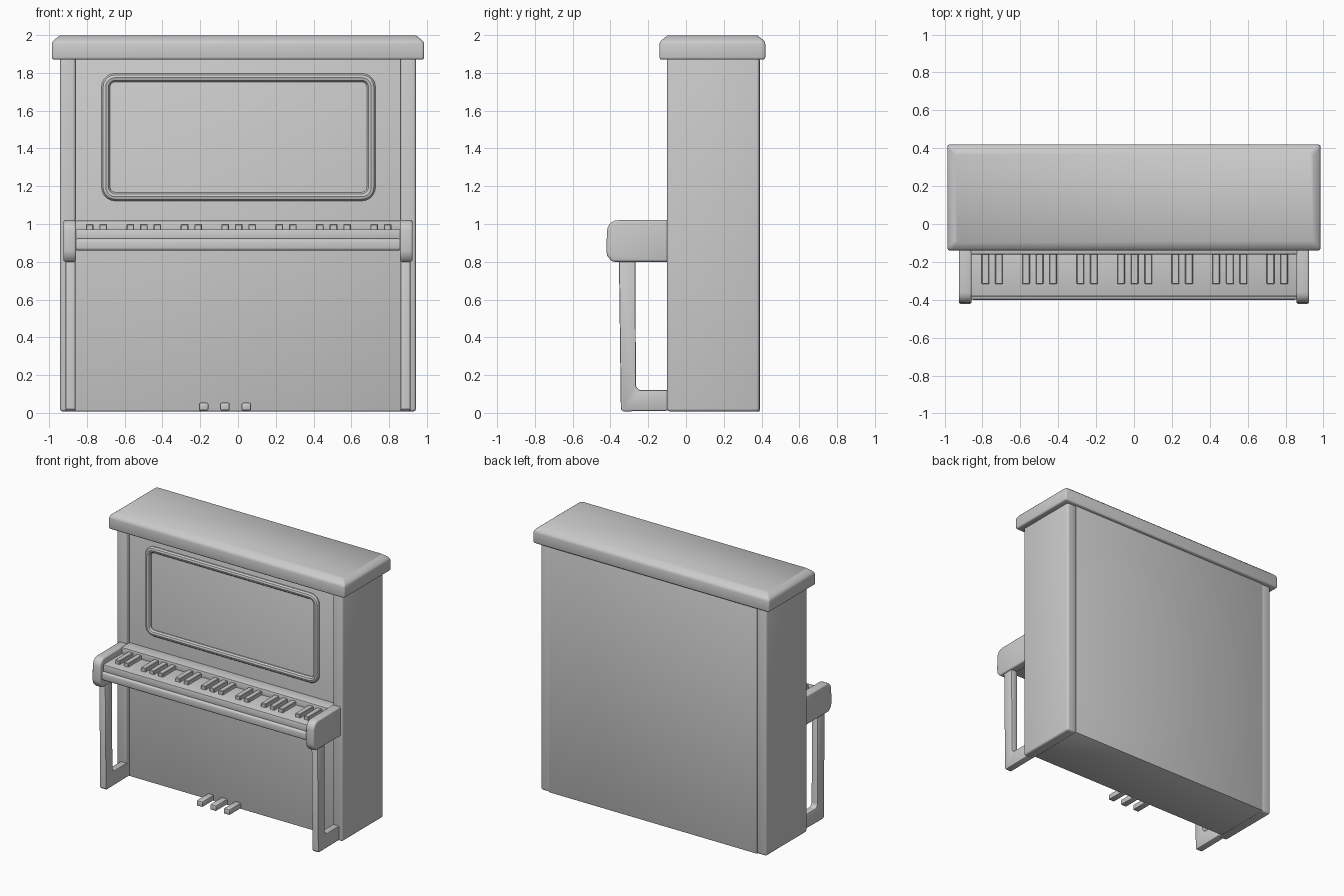
import bpy, bmesh, math

if "Cube" in bpy.data.objects:
    bpy.data.objects.remove(bpy.data.objects["Cube"])


def finish(name, bm, bevel=0.0, segs=2):
    """Round the hard edges, make the object and smooth-shade it."""
    bmesh.ops.recalc_face_normals(bm, faces=bm.faces)
    if bevel:
        hard = [e for e in bm.edges if e.calc_face_angle(0) > math.radians(40)]
        bmesh.ops.bevel(bm, geom=hard, offset=bevel, segments=segs,
                        profile=0.5, affect='EDGES', clamp_overlap=True)
    mesh = bpy.data.meshes.new(name)
    bm.to_mesh(mesh)
    bm.free()
    ob = bpy.data.objects.new(name, mesh)
    bpy.context.collection.objects.link(ob)
    smooth(ob)
    return ob


def smooth(ob):
    bpy.ops.object.select_all(action='DESELECT')
    ob.select_set(True)
    bpy.context.view_layer.objects.active = ob
    bpy.ops.object.shade_smooth_by_angle(angle=math.radians(35))


def extrude(name, yz, x0, x1, bevel=0.0, segs=2):
    """Side profile in y-z, extruded from x0 to x1."""
    bm = bmesh.new()
    a = [bm.verts.new((x0, y, z)) for y, z in yz]
    b = [bm.verts.new((x1, y, z)) for y, z in yz]
    bm.faces.new(a)
    bm.faces.new(b[::-1])
    n = len(yz)
    for i in range(n):
        j = (i + 1) % n
        bm.faces.new((a[i], b[i], b[j], a[j]))
    return finish(name, bm, bevel, segs)


def box(name, x0, x1, y0, y1, z0, z1, bevel=0.0, segs=2):
    return extrude(name, [(y0, z0), (y1, z0), (y1, z1), (y0, z1)], x0, x1, bevel, segs)


def arc(cx, cy, r, a0, a1, n=5):
    return [(cx + r * math.cos(math.radians(a0 + (a1 - a0) * i / n)),
             cy + r * math.sin(math.radians(a0 + (a1 - a0) * i / n))) for i in range(n + 1)]


# Cabinet: one panel block between two thicker sides
box("cabinet_panels", -0.87, 0.87, -0.065, 0.393, 0.008, 1.88, 0.006)

# Lid: slab with a sloped rim on top
bm = bmesh.new()
rings = []
for inset, z in ((0, 1.87), (0, 1.965), (0.04, 1.997)):
    x, y0, y1 = 0.985 - inset, -0.14 + inset, 0.42 - inset
    rings.append([bm.verts.new(p) for p in ((-x, y0, z), (x, y0, z), (x, y1, z), (-x, y1, z))])
bm.faces.new(rings[0])
bm.faces.new(rings[2])
for lo, hi in zip(rings, rings[1:]):
    for i in range(4):
        j = (i + 1) % 4
        bm.faces.new((lo[i], lo[j], hi[j], hi[i]))
finish("lid", bm, 0.013, 3)

# Raised rounded frame on the upper panel
path = (arc(0.655, 1.725, 0.05, 0, 90) + arc(-0.65, 1.725, 0.05, 90, 180)
        + arc(-0.65, 1.195, 0.05, 180, 270) + arc(0.655, 1.195, 0.05, 270, 360))
curve = bpy.data.curves.new("music_panel_frame", 'CURVE')
curve.dimensions = '3D'
curve.bevel_depth = 0.024
curve.bevel_resolution = 3
spline = curve.splines.new('POLY')
spline.points.add(len(path) - 1)
for pt, (x, z) in zip(spline.points, path):
    pt.co = (x, -0.065, z, 1)
spline.use_cyclic_u = True
frame = bpy.data.objects.new("music_panel_frame", curve)
bpy.context.collection.objects.link(frame)
bpy.ops.object.select_all(action='DESELECT')
frame.select_set(True)
bpy.context.view_layer.objects.active = frame
bpy.ops.object.convert(target='MESH')
smooth(bpy.context.object)

# Sides, key arms and legs, left and right
arm = ([(-0.06, 0.80)] + [(-0.06, 1.022)] + arc(-0.36, 0.962, 0.058, 90, 180)
       + [(-0.422, 0.86), (-0.416, 0.83), (-0.39, 0.80)])
leg = ([(-0.355, 0.81), (-0.345, 0.02), (-0.335, 0.008), (-0.06, 0.012), (-0.06, 0.12)]
       + arc(-0.235, 0.15, 0.03, 270, 180) + [(-0.268, 0.81)])
for s, side in ((-1, "left"), (1, "right")):
    box(side + "_cabinet_side", s * 0.86, s * 0.942, -0.10, 0.388, 0.008, 1.88, 0.014, 3)
    extrude(side + "_key_arm", arm, s * 0.857, s * 0.925, 0.012, 3)
    extrude(side + "_leg", leg, s * 0.86, s * 0.913, 0.008)

# Keybed with a rounded front lip, key surface and strip behind the keys
box("keybed_lip", -0.865, 0.865, -0.40, -0.05, 0.86, 0.922, 0.014, 3)
box("white_keys", -0.865, 0.865, -0.382, -0.05, 0.91, 0.972, 0.008)
box("key_back_strip", -0.865, 0.865, -0.16, -0.05, 0.95, 1.018, 0.008)

# Black keys in groups of two and three
for i, slot in enumerate((0, 1, 3, 4, 5, 7, 8, 10, 11, 12, 14, 15, 17, 18, 19, 21, 22)):
    x = -0.785 + slot * 0.0717
    box(f"black_key_{i + 1}", x - 0.02, x + 0.02, -0.318, -0.15, 0.96, 1.0, 0.004, 1)

# Pedals
for i, x in enumerate((-0.182, -0.069, 0.044)):
    box(f"pedal_{i + 1}", x - 0.025, x + 0.025, -0.20, -0.05, 0.012, 0.054, 0.008)
